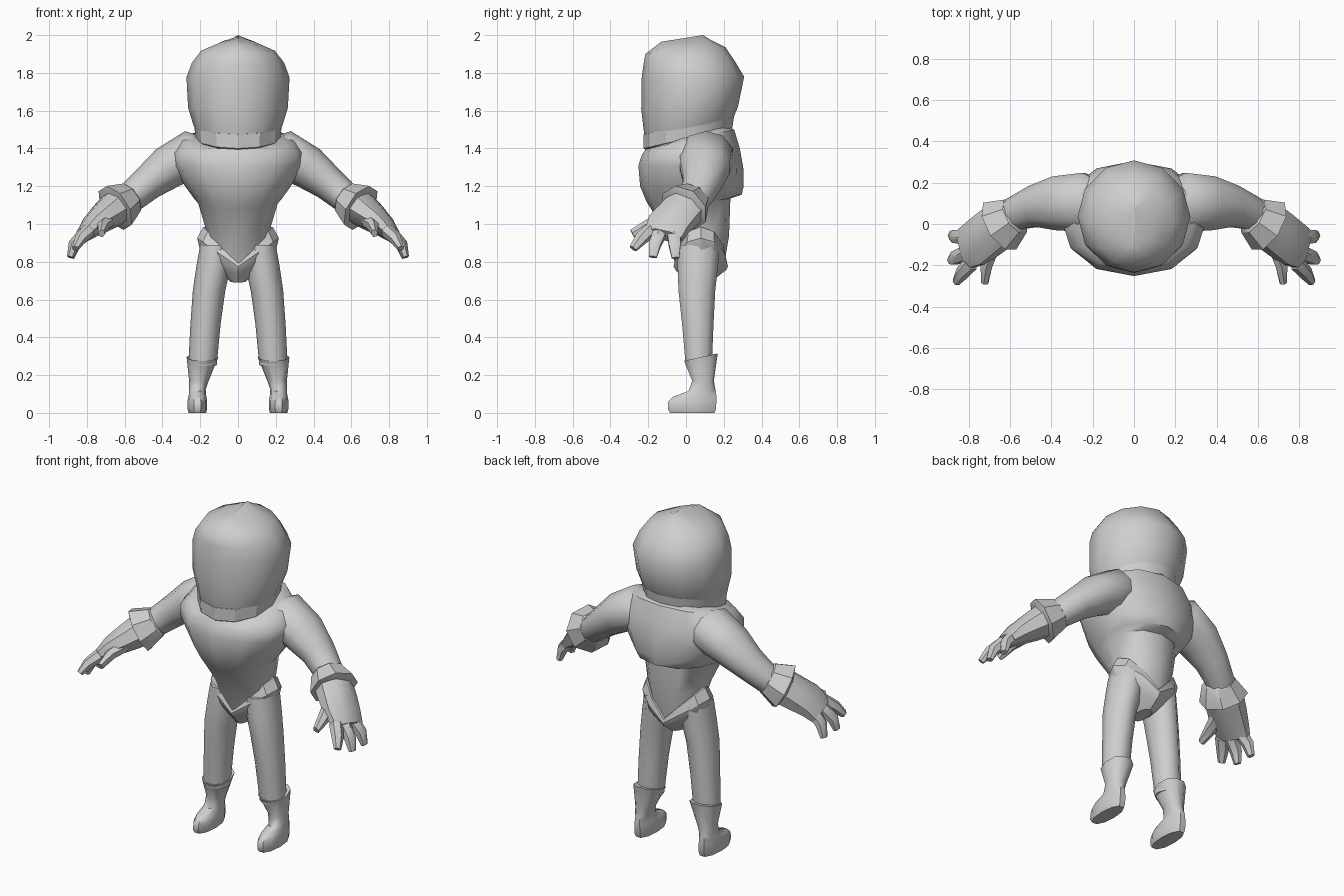
import bpy, bmesh, math
from mathutils import Vector

suit = bpy.data.materials.new("suit grey")
suit.diffuse_color = (0.62, 0.62, 0.62, 1)


def skin(name, rings, mirror=False, angle=35):
    """Bridge a list of point rings, cap both ends, shade smooth with sharp edges."""
    bm = bmesh.new()
    loops = [[bm.verts.new(p) for p in ring] for ring in rings]
    n = len(loops[0])
    for a, b in zip(loops, loops[1:]):
        for i in range(n):
            j = (i + 1) % n
            bm.faces.new((a[i], a[j], b[j], b[i]))
    bm.faces.new(loops[0][::-1])
    bm.faces.new(loops[-1])
    bmesh.ops.recalc_face_normals(bm, faces=bm.faces)
    mesh = bpy.data.meshes.new(name)
    bm.to_mesh(mesh)
    bm.free()
    mesh.materials.append(suit)
    ob = bpy.data.objects.new(name, mesh)
    bpy.context.collection.objects.link(ob)
    bpy.ops.object.select_all(action='DESELECT')
    ob.select_set(True)
    bpy.context.view_layer.objects.active = ob
    bpy.ops.object.shade_smooth_by_angle(angle=math.radians(angle))
    if mirror:
        ob.modifiers.new("mirror", 'MIRROR')
    return ob


def stack(name, levels, n=12, p=1.0, **kw):
    """Levels: (x centre, x radius, y front, y back, z front, z back[, dip in the middle])."""
    rings = []
    for cx, rx, yf, yb, zf, zb, *dip in levels:
        ring = []
        for i in range(n):
            t = 2 * math.pi * i / n
            c, s = [math.copysign(abs(v) ** p, v) for v in (math.cos(t), math.sin(t))]
            k = (s + 1) / 2
            z = zf + (zb - zf) * k - (dip[0] * (1 - abs(c)) if dip else 0)
            ring.append((cx + rx * c, yf + (yb - yf) * k, z))
        rings.append(ring)
    return skin(name, rings, **kw)


def tube(name, path, n=8, **kw):
    """Path: (x, y, z, half width across, half thickness)."""
    pts = [Vector(q[:3]) for q in path]
    rings = []
    for i, q in enumerate(path):
        t = (pts[min(i + 1, len(pts) - 1)] - pts[max(i - 1, 0)]).normalized()
        up = t.cross(Vector((0, 1, 0))).normalized()
        side = up.cross(t)
        rings.append([pts[i] + side * q[3] * math.cos(a) + up * q[4] * math.sin(a)
                      for a in [2 * math.pi * (k + 0.5) / n for k in range(n)]])
    return skin(name, rings, mirror=True, **kw)


# helmet with a ridged crown
stack("helmet", [
    (0, .215, -.21, .23, 1.43, 1.52),
    (0, .235, -.222, .25, 1.48, 1.56),
    (0, .264, -.237, .275, 1.61, 1.62),
    (0, .273, -.235, .308, 1.77, 1.78),
    (0, .245, -.225, .26, 1.845, 1.86),
    (0, .195, -.215, .21, 1.90, 1.935),
    (0, .09, -.15, .13, 1.95, 1.975),
    (0, .008, -.13, .09, 1.965, 2.0)], angle=55)

# collar band, lower at the front
stack("collar", [
    (0, .20, -.19, .21, 1.38, 1.49),
    (0, .224, -.224, .245, 1.40, 1.51),
    (0, .232, -.224, .254, 1.475, 1.565),
    (0, .20, -.19, .22, 1.48, 1.57)], angle=30)

# chest with the back shell overhanging the waist, which dips into the hip belt
stack("torso", [
    (0, .16, -.05, .20, .92, .92, .15),
    (0, .175, -.105, .228, .99, .99, .05),
    (0, .21, -.185, .235, 1.08, 1.135),
    (0, .235, -.21, .295, 1.12, 1.155),
    (0, .28, -.243, .305, 1.20, 1.20),
    (0, .345, -.252, .303, 1.31, 1.30),
    (0, .352, -.236, .285, 1.36, 1.40),
    (0, .295, -.215, .255, 1.395, 1.50),
    (0, .20, -.18, .20, 1.40, 1.53)], p=.92, angle=45)

# pelvis with a V-shaped hip belt, tapering to the crotch
stack("pelvis", [
    (0, .165, -.04, .19, .985, .985, .18),
    (0, .185, -.055, .215, .985, .985, .19),
    (0, .216, -.066, .222, .925, .925, .15),
    (0, .20, -.055, .212, .855, .855, .10),
    (0, .12, -.035, .185, .765, .765, .03),
    (0, .04, .0, .14, .69, .70)], angle=30)

# legs
stack("leg", [
    (.115, .085, -.05, .185, .89, .89),
    (.128, .092, -.05, .175, .78, .78),
    (.153, .086, -.045, .16, .65, .65),
    (.172, .08, -.025, .15, .47, .47),
    (.188, .075, -.005, .14, .25, .25)], n=10, mirror=True, angle=60)

# boots with flared cuffs
stack("boot", [
    (.215, .046, -.09, .155, 0, 0),
    (.215, .052, -.102, .165, .02, .02),
    (.215, .052, -.10, .167, .06, .07),
    (.215, .046, -.075, .165, .085, .105),
    (.215, .044, .01, .158, .115, .13),
    (.207, .052, .03, .15, .17, .17),
    (.188, .084, -.014, .172, .275, .315),
    (.188, .074, -.005, .155, .275, .312)], n=10, p=.9, mirror=True, angle=48)

# arms, rooted well inside the chest
tube("arm", [
    (.12, .09, 1.36, .10, .08),
    (.25, .105, 1.365, .15, .13),
    (.37, .10, 1.30, .137, .115),
    (.48, .085, 1.215, .105, .092),
    (.58, .048, 1.13, .083, .08),
    (.64, .0, 1.08, .07, .07)], n=10, angle=60)

# glove cuffs flaring toward the hand
tube("cuff", [
    (.565, .045, 1.14, .075, .075),
    (.575, .038, 1.133, .098, .092),
    (.65, -.01, 1.085, .140, .132),
    (.66, -.018, 1.078, .10, .09)], angle=30)

# palms tapering from the cuff
tube("hand", [
    (.64, .0, 1.09, .115, .10),
    (.70, -.045, 1.045, .118, .085),
    (.765, -.095, .995, .12, .064),
    (.82, -.12, .94, .108, .04)], angle=50)

# thumb and fingers: base, knuckle, tip
digits = {
    "thumb": ((.685, -.10, 1.02), (.715, -.20, .99), (.722, -.285, .95)),
    "index_finger": ((.79, -.19, .965), (.835, -.24, .92), (.862, -.28, .87)),
    "middle_finger": ((.81, -.14, .95), (.868, -.165, .89), (.888, -.175, .825)),
    "little_finger": ((.81, -.065, .95), (.866, -.06, .89), (.885, -.055, .82)),
}
for name, (a, b, c) in digits.items():
    tube(name, [(*a, .04, .038), (*b, .036, .032), (*c, .023, .018)], n=6, angle=50)
